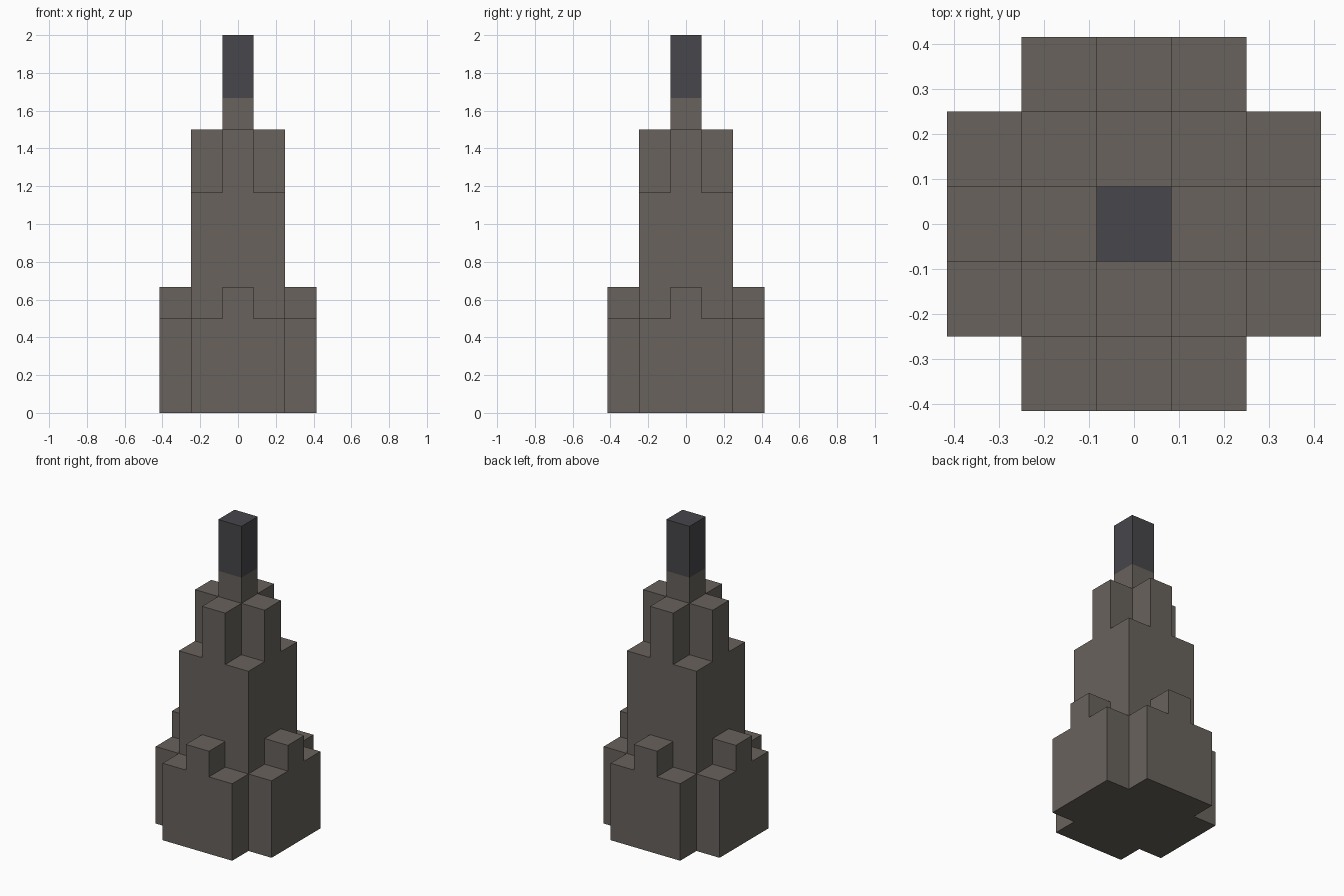
import bpy
import bmesh
import math
from mathutils import Matrix, Vector

cube = bpy.data.objects.get("Cube")
if cube:
    bpy.data.objects.remove(cube, do_unlink=True)

U = 1 / 6  # block size; the tower is 12 blocks tall


def make_material(name, srgb):
    col = [((c / 255 + 0.055) / 1.055) ** 2.4 for c in srgb] + [1.0]
    mat = bpy.data.materials.new(name)
    mat.use_nodes = True
    mat.diffuse_color = col
    bsdf = mat.node_tree.nodes["Principled BSDF"]
    bsdf.inputs["Base Color"].default_value = col
    bsdf.inputs["Roughness"].default_value = 0.9
    return mat


stone = make_material("brown_grey_stone", (104, 98, 92))
dark = make_material("dark_slate", (71, 70, 75))


def box(name, lo, hi, mat, turn=0):
    """Box between two corners in block units, turned by quarter turns about z."""
    lo, hi = Vector(lo) * U, Vector(hi) * U
    bm = bmesh.new()
    bmesh.ops.create_cube(bm, size=1, matrix=Matrix.Translation((lo + hi) / 2)
                          @ Matrix.Diagonal((*(hi - lo), 1)))
    bmesh.ops.rotate(bm, verts=bm.verts, matrix=Matrix.Rotation(turn * math.pi / 2, 3, 'Z'))
    mesh = bpy.data.meshes.new(name)
    bm.to_mesh(mesh)
    bm.free()
    mesh.materials.append(mat)
    obj = bpy.data.objects.new(name, mesh)
    bpy.context.collection.objects.link(obj)
    return obj


# Central shaft and spire
box("tower_core", (-1.5, -1.5, 0), (1.5, 1.5, 7), stone)
box("spire_base", (-0.5, -0.5, 7), (0.5, 0.5, 10), stone)
box("spire_tip", (-0.5, -0.5, 10), (0.5, 0.5, 12), dark)

# Buttresses, their raised blocks and the upper fins on all four sides
for turn, side in enumerate(("front", "left", "back", "right")):
    box(side + "_buttress", (-1.5, -2.5, 0), (1.5, -1.5, 3), stone, turn)
    box(side + "_buttress_block", (-0.5, -2.5, 3), (0.5, -1.5, 4), stone, turn)
    box(side + "_upper_fin", (-0.5, -1.5, 7), (0.5, -0.5, 9), stone, turn)
